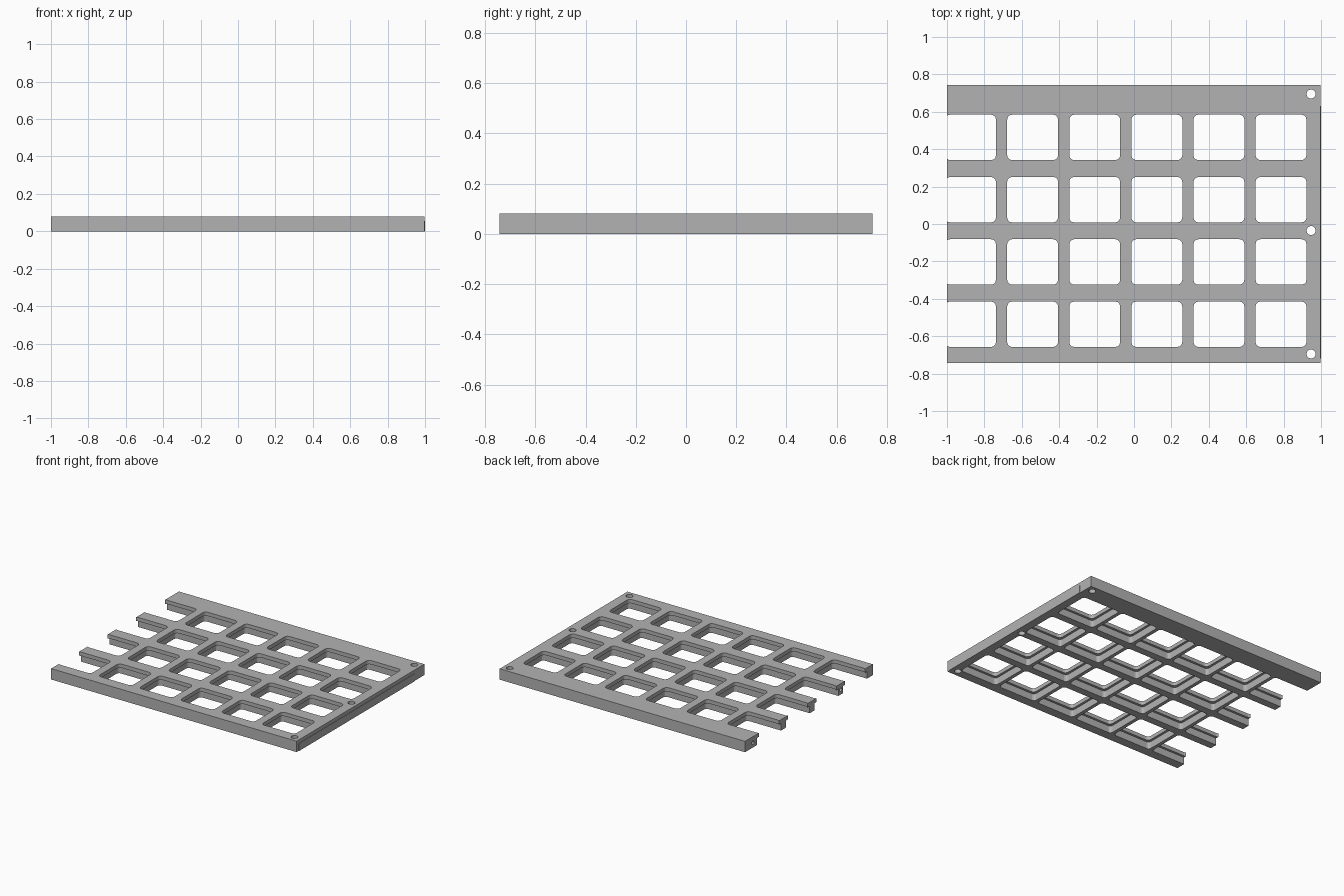
import bpy, bmesh
from mathutils import Matrix

if "Cube" in bpy.data.objects:
    bpy.data.objects.remove(bpy.data.objects["Cube"], do_unlink=True)

HEIGHT, FLANGE_Z = 0.08, 0.052
HALF_Y = 0.742
PITCH_X, PITCH_Y = 0.332, 0.333
OPEN_X, OPEN_Y = 0.272, 0.243
OVERHANG = 0.017

grey = bpy.data.materials.new("light grey")
grey.use_nodes = True
colour = (0.45, 0.45, 0.45, 1)
grey.diffuse_color = colour
grey.node_tree.nodes["Principled BSDF"].inputs["Base Color"].default_value = colour


def make_object(name, bm):
    bmesh.ops.recalc_face_normals(bm, faces=bm.faces)
    mesh = bpy.data.meshes.new(name)
    bm.to_mesh(mesh)
    bm.free()
    mesh.materials.append(grey)
    obj = bpy.data.objects.new(name, mesh)
    bpy.context.collection.objects.link(obj)
    return obj


def add_box(bm, low, high, corner=0, segments=3):
    part = bmesh.new()
    size = [b - a for a, b in zip(low, high)]
    middle = [(a + b) / 2 for a, b in zip(low, high)]
    bmesh.ops.create_cube(part, size=1, matrix=Matrix.Translation(middle) @ Matrix.Diagonal((*size, 1)))
    if corner:
        upright = [e for e in part.edges if abs(e.verts[0].co.z - e.verts[1].co.z) > 0.001]
        bmesh.ops.bevel(part, geom=upright, offset=corner, segments=segments,
                        profile=0.5, affect='EDGES')
    mesh = bpy.data.meshes.new("temp")
    part.to_mesh(mesh)
    part.free()
    bm.from_mesh(mesh)
    bpy.data.meshes.remove(mesh)


def add_cylinder(bm, centre, radius, depth, axis='Z'):
    turn = Matrix.Rotation(1.5707963, 4, 'Y') if axis == 'X' else Matrix.Identity(4)
    bmesh.ops.create_cone(bm, cap_ends=True, segments=24, radius1=radius, radius2=radius,
                          depth=depth, matrix=Matrix.Translation(centre) @ turn)


def cut(target, bm):
    cutter = make_object("cutter", bm)
    cutter.hide_render = True
    mod = target.modifiers.new("cut", 'BOOLEAN')
    mod.operation = 'DIFFERENCE'
    mod.solver = 'EXACT'
    mod.object = cutter
    bpy.context.view_layer.objects.active = target
    bpy.ops.object.modifier_apply(modifier=mod.name)
    bpy.data.objects.remove(cutter, do_unlink=True)


def openings(margin, top, corner):
    bm = bmesh.new()
    for col in range(6):
        for row in range(4):
            x = 0.786 - col * PITCH_X
            y = 0.463 - row * PITCH_Y
            dx, dy = OPEN_X / 2 + margin, OPEN_Y / 2 + margin
            add_box(bm, (x - dx, y - dy, -0.1), (x + dx, y + dy, top), corner)
    return bm


# Solid plate that becomes the lattice
bm = bmesh.new()
add_box(bm, (-1, -HALF_Y, 0), (0.996, HALF_Y, HEIGHT))
lattice = make_object("lattice_grate", bm)

# Rounded openings through the top, wider pockets under the flanges
cut(lattice, openings(0, 0.2, 0.026))
cut(lattice, openings(OVERHANG, FLANGE_Z, 0.02))

# Screw holes along the closed end
bm = bmesh.new()
for y in (0.695, -0.035, -0.695):
    add_cylinder(bm, (0.947, y, 0.04), 0.024, 0.3)
cut(lattice, bm)

# Dowel holes in the open ends
bm = bmesh.new()
for y in (0.65, -0.37):
    add_cylinder(bm, (-1, y, 0.035), 0.013, 0.1, 'X')
cut(lattice, bm)

# Thin strip on the closed end
bm = bmesh.new()
add_box(bm, (0.994, -0.72, 0), (1, 0.63, 0.055))
make_object("end_strip", bm)
